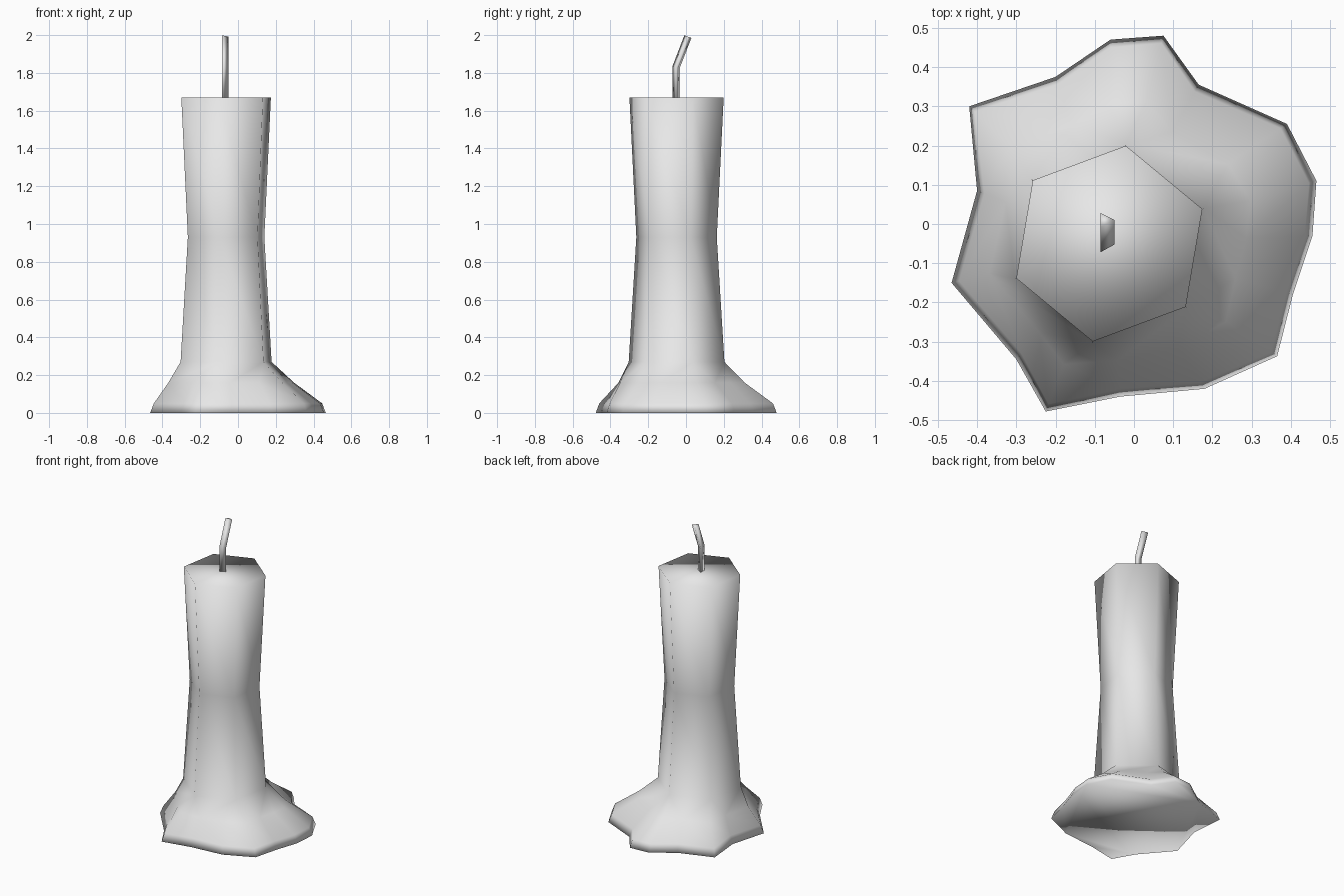
import bpy, bmesh
from math import cos, sin, radians, atan2, hypot, pi
from mathutils import Vector

cube = bpy.data.objects.get("Cube")
if cube:
    bpy.data.objects.remove(cube)

wax = bpy.data.materials.new("pale_grey")
wax.use_nodes = True
COLOUR = (0.8, 0.8, 0.8, 1)
wax.diffuse_color = COLOUR
wax.node_tree.nodes["Principled BSDF"].inputs["Base Color"].default_value = COLOUR

CENTRE = Vector((-0.063, -0.05))
TURN = radians(80.4)
STEP = pi / 3


def finish(bm, name):
    bmesh.ops.recalc_face_normals(bm, faces=bm.faces)
    mesh = bpy.data.meshes.new(name)
    bm.to_mesh(mesh)
    bm.free()
    mesh.materials.append(wax)
    mesh.shade_smooth()
    obj = bpy.data.objects.new(name, mesh)
    bpy.context.collection.objects.link(obj)
    return obj


def ring(bm, points, z):
    return [bm.verts.new((p[0], p[1], z)) for p in points]


def bridge(bm, a, b):
    n = len(a)
    for i in range(n):
        j = (i + 1) % n
        bm.faces.new((a[i], a[j], b[j], b[i]))


def hexagon(r):
    return [CENTRE + r * Vector((cos(TURN + k * STEP), sin(TURN + k * STEP))) for k in range(6)]


def on_hexagon(angle, r):
    # point of the hexagon's outline in a given direction
    reach = r * cos(STEP / 2) / cos((angle - TURN) % STEP - STEP / 2)
    return CENTRE + reach * Vector((cos(angle), sin(angle)))


# Candle: waisted six-sided column running into a puddle of melted wax
puddle = [Vector(p) for p in (
    (-.42, .30), (-.40, .085), (-.465, -.15), (-.30, -.345),
    (-.225, -.478), (-.035, -.44), (.18, -.42), (.365, -.337),
    (.405, -.18), (.455, -.03), (.465, .11), (.39, .255),
    (.165, .355), (.075, .48), (-.06, .47), (-.20, .375))]
angles = [atan2(*(p - CENTRE).yx) for p in puddle]
lip = [p - 0.02 * (p - CENTRE).normalized() for p in puddle]
slope = [on_hexagon(a, 0.257).lerp(p, 0.42) for a, p in zip(angles, puddle)]

bm = bmesh.new()
column = [ring(bm, hexagon(r), z) for r, z in ((.253, 1.67), (.216, .93), (.257, .27))]
skirt = [ring(bm, pts, z) for pts, z in ((slope, .16), (lip, .05), (puddle, 0))]
for rings in (column, skirt):
    for a, b in zip(rings, rings[1:]):
        bridge(bm, a, b)
bm.faces.new(column[0])
bm.faces.new(skirt[-1])

# Join each skirt point to its nearest column corner
near = [round((a - TURN) / STEP) % 6 for a in angles]
foot, top = column[-1], skirt[0]
for i in range(len(top)):
    j = (i + 1) % len(top)
    corners = [top[i], top[j], foot[near[j]]]
    if near[i] != near[j]:
        corners.append(foot[near[i]])
    bm.faces.new(corners)
finish(bm, "candle")

# Wick: bent three-sided cord, each ring tilted with the bend
bm = bmesh.new()
rings = []
for y, z, tilt in ((-.0525, 1.66, 0), (-.0525, 1.83, .18), (.01, 1.992, .37)):
    rings.append([bm.verts.new((x, y + s * cos(tilt), z - s * sin(tilt)))
                  for x, s in ((-.086, -.02), (-.05, 0), (-.086, .02))])
for a, b in zip(rings, rings[1:]):
    bridge(bm, a, b)
bm.faces.new(rings[0])
bm.faces.new(rings[-1])
finish(bm, "wick")
